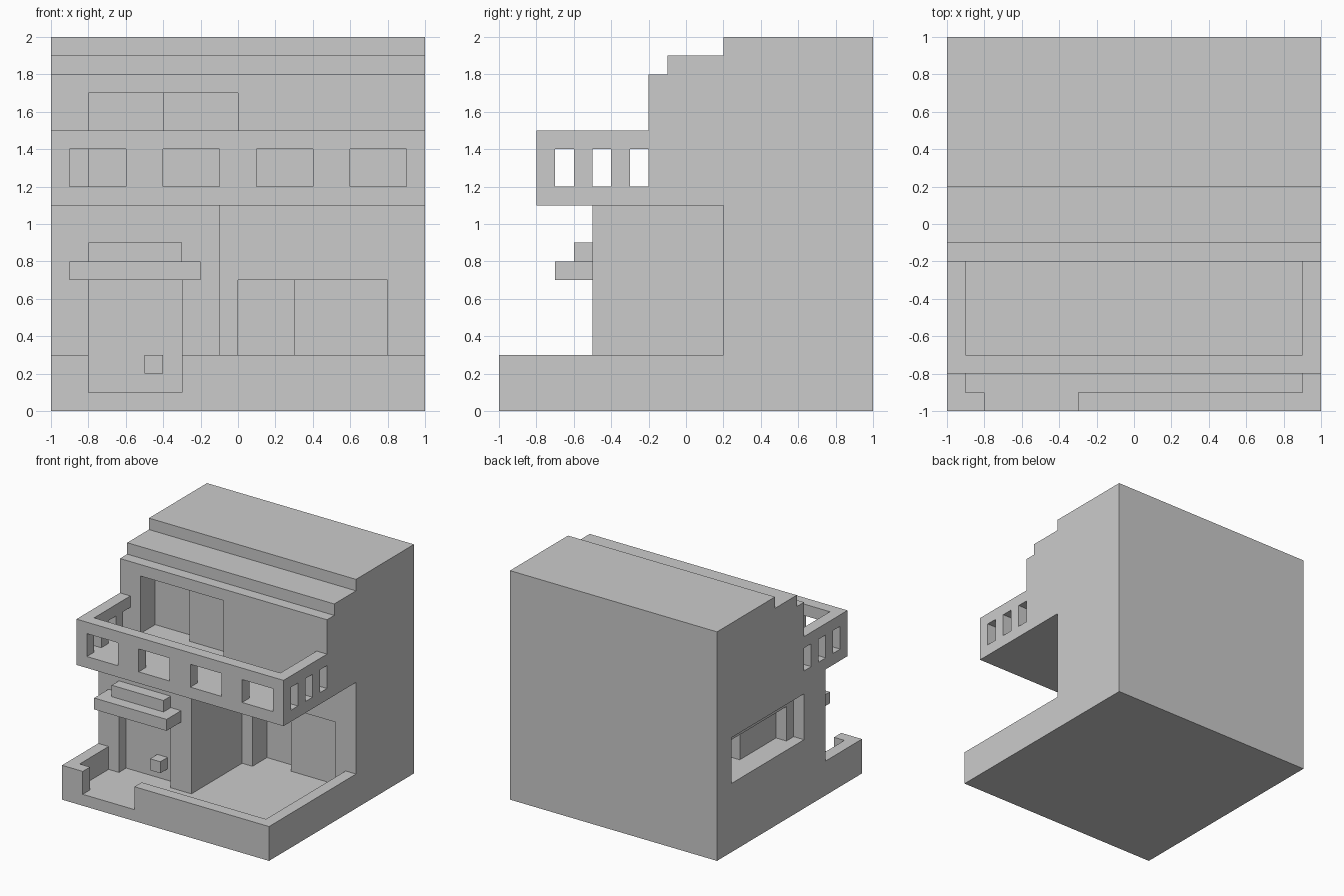
import bpy, bmesh

if "Cube" in bpy.data.objects:
    bpy.data.objects.remove(bpy.data.objects["Cube"])


def new_object(name, bm):
    bmesh.ops.recalc_face_normals(bm, faces=bm.faces)
    mesh = bpy.data.meshes.new(name)
    bm.to_mesh(mesh)
    bm.free()
    obj = bpy.data.objects.new(name, mesh)
    bpy.context.collection.objects.link(obj)
    return obj


def prism(name, profile, x0, x1):
    """Extrude a (y, z) outline along x."""
    bm = bmesh.new()
    face = bm.faces.new([bm.verts.new((x0, y, z)) for y, z in profile])
    new = bmesh.ops.extrude_face_region(bm, geom=[face])["geom"]
    for v in new:
        if isinstance(v, bmesh.types.BMVert):
            v.co.x = x1
    return new_object(name, bm)


def box(name, x, y, z):
    return prism(name, [(y[0], z[0]), (y[1], z[0]), (y[1], z[1]), (y[0], z[1])], *x)


def carve(target, x, y, z):
    """Cut a box out of the target."""
    cutter = box("cutter", x, y, z)
    cutter.hide_render = True
    mod = target.modifiers.new("cut", "BOOLEAN")
    mod.operation = "DIFFERENCE"
    mod.solver = "EXACT"
    mod.object = cutter
    bpy.context.view_layer.objects.active = target
    bpy.ops.object.modifier_apply(modifier=mod.name)
    bpy.data.objects.remove(cutter)


# House shell: side outline with stepped roof, balcony and garden base
house = prism("house", [
    (-1, 0), (1, 0), (1, 2), (0.2, 2), (0.2, 1.9), (-0.1, 1.9), (-0.1, 1.8),
    (-0.2, 1.8), (-0.2, 1.5), (-0.8, 1.5), (-0.8, 1.1), (-0.5, 1.1),
    (-0.5, 0.3), (-1, 0.3)], -1, 1)

# Walled yard and its gateway
carve(house, (-0.9, 0.9), (-0.9, -0.5), (0.1, 0.5))
carve(house, (-0.8, -0.3), (-1.1, -0.7), (0.1, 0.5))

# Recessed porch, open to the right above the garden wall
carve(house, (-0.1, 0.9), (-0.6, 0.2), (0.1, 1.1))
carve(house, (0.8, 1.1), (-0.6, 0.2), (0.3, 1.1))

# Balcony well and openings in its parapet
carve(house, (-0.9, 0.9), (-0.7, -0.2), (1.2, 1.6))
for x in (-0.9, -0.4, 0.1, 0.6):
    carve(house, (x, x + 0.3), (-0.9, -0.6), (1.2, 1.4))
for y in (-0.7, -0.5, -0.3):
    carve(house, (-1.1, 1.1), (y, y + 0.1), (1.2, 1.4))

# Entrance doorway
carve(house, (-0.8, -0.3), (-0.6, -0.4), (0.1, 0.7))

# Sliding doors: one leaf set deeper than the other
for x0, xm, x1, wall, z0, z1 in ((-0.8, -0.4, 0, -0.2, 1.2, 1.7),
                                 (0, 0.3, 0.8, 0.2, 0.1, 0.7)):
    carve(house, (x0, x1), (wall - 0.1, wall + 0.1), (z0, z1))
    carve(house, (x0, xm), (wall - 0.1, wall + 0.2), (z0, z1))

# Side window: outer recess, then two sliding panes
carve(house, (-1.1, -0.9), (-0.2, 0.8), (0.6, 1.0))
carve(house, (-1.1, -0.8), (-0.1, 0.7), (0.6, 0.9))
carve(house, (-1.1, -0.7), (0.4, 0.7), (0.6, 0.9))

# Stepped canopy over the entrance and the door handle
box("canopy_lower", (-0.9, -0.2), (-0.7, -0.5), (0.7, 0.8))
box("canopy_upper", (-0.8, -0.3), (-0.6, -0.5), (0.8, 0.9))
box("door_handle", (-0.5, -0.4), (-0.5, -0.4), (0.2, 0.3))
